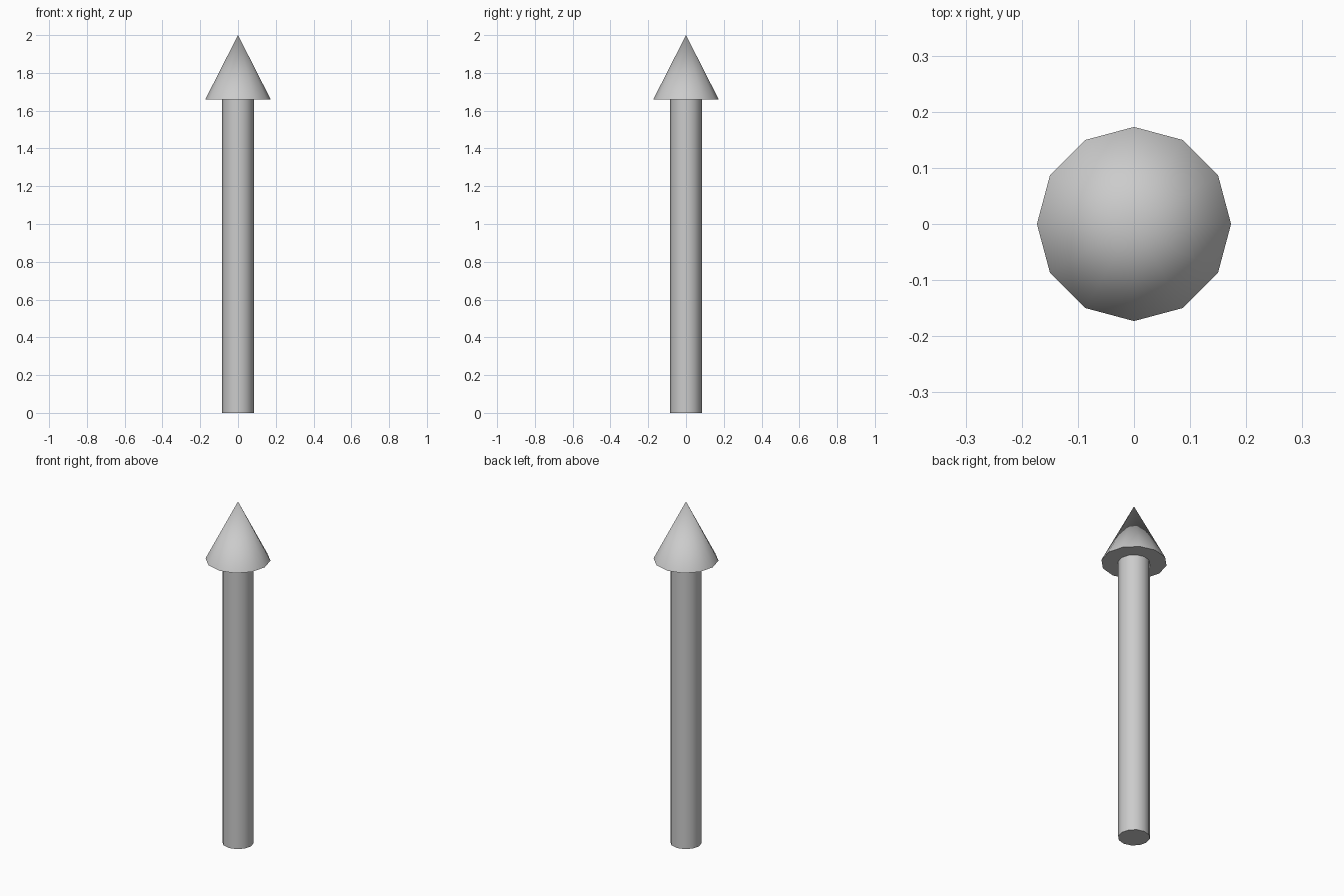
import bpy
import math

if "Cube" in bpy.data.objects:
    bpy.data.objects.remove(bpy.data.objects["Cube"])

SIDES = 12
HEAD_BASE = 1.66
TOP = 2.0


def round_part(name, r_bottom, r_top, z0, z1):
    bpy.ops.mesh.primitive_cone_add(
        vertices=SIDES, radius1=r_bottom, radius2=r_top,
        depth=z1 - z0, location=(0, 0, (z0 + z1) / 2))
    obj = bpy.context.object
    obj.name = name
    bpy.ops.object.shade_smooth_by_angle(angle=math.radians(40))
    return obj


# Straight shaft standing on the ground
round_part("arrow_shaft", 0.084, 0.084, 0.0, HEAD_BASE)

# Pointed head with a flat underside
round_part("arrow_head", 0.173, 0.0, HEAD_BASE, TOP)
